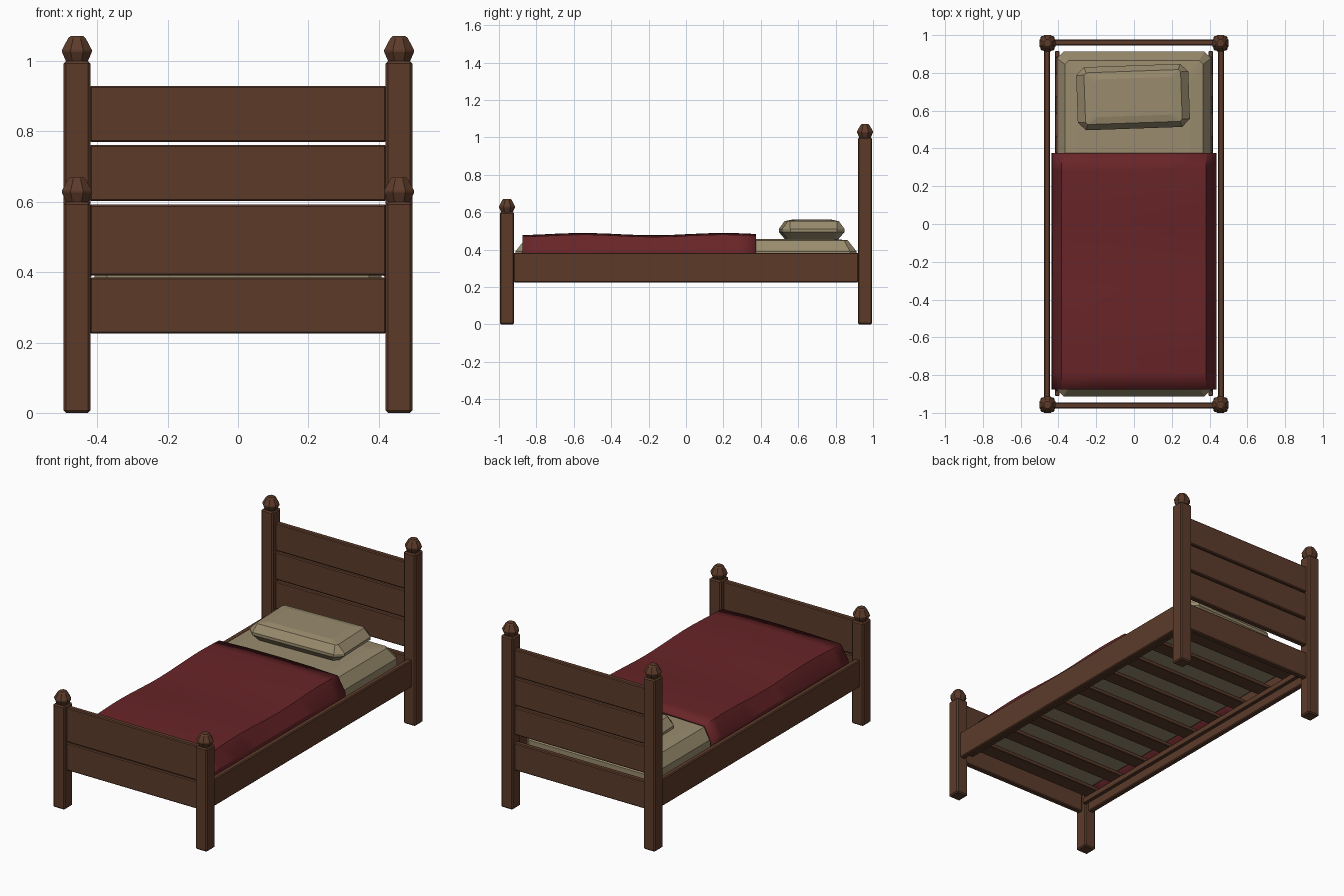
import bpy, bmesh, math
from mathutils import Matrix, Vector

cube = bpy.data.objects.get("Cube")
if cube:
    bpy.data.objects.remove(cube, do_unlink=True)


def material(name, rgb):
    m = bpy.data.materials.new(name)
    m.use_nodes = True
    m.diffuse_color = (*rgb, 1)
    m.node_tree.nodes["Principled BSDF"].inputs["Base Color"].default_value = (*rgb, 1)
    return m


WOOD = material("brown wood", (0.107, 0.044, 0.023))
LINEN = material("beige linen", (0.32, 0.26, 0.155))
RED = material("dark red wool", (0.14, 0.018, 0.021))


def finish(name, bm, mat):
    bmesh.ops.recalc_face_normals(bm, faces=bm.faces)
    mesh = bpy.data.meshes.new(name)
    bm.to_mesh(mesh)
    bm.free()
    mesh.materials.append(mat)
    ob = bpy.data.objects.new(name, mesh)
    bpy.context.collection.objects.link(ob)
    return ob


def board(name, lo, hi, bevel=0.005):
    """Wooden block between two corners with softened edges."""
    lo, hi = Vector(lo), Vector(hi)
    bm = bmesh.new()
    bmesh.ops.create_cube(bm, size=1)
    bmesh.ops.scale(bm, vec=hi - lo, verts=bm.verts)
    bmesh.ops.translate(bm, vec=(lo + hi) / 2, verts=bm.verts)
    bmesh.ops.bevel(bm, geom=bm.edges[:], offset=bevel, segments=1,
                    affect='EDGES', profile=0.5)
    return finish(name, bm, WOOD)


def loft(name, rings, mat):
    """Closed solid through rings of equal point counts, bottom to top."""
    bm = bmesh.new()
    loops = [[bm.verts.new(p) for p in ring] for ring in rings]
    n = len(loops[0])
    for a, b in zip(loops, loops[1:]):
        for i in range(n):
            j = (i + 1) % n
            bm.faces.new((a[i], a[j], b[j], b[i]))
    bm.faces.new(loops[0][::-1])
    bm.faces.new(loops[-1])
    return finish(name, bm, mat)


def cut_rect(w, d, c, z):
    """Rectangle of half sizes w, d with corners cut by c."""
    return [(w, d - c, z), (w - c, d, z), (c - w, d, z), (-w, d - c, z),
            (-w, c - d, z), (c - w, -d, z), (w - c, -d, z), (w, c - d, z)]


# Posts with octagonal finials
FINIAL = [(0.033, 0), (0.046, 0.028), (0.046, 0.034), (0.027, 0.067), (0.02, 0.073)]
PX, PY, PH = 0.458, 0.957, 0.038
for end, sy, height in (("foot", -1, 0.6), ("head", 1, 1.0)):
    for side, sx in (("left", 1), ("right", -1)):
        x, y = sx * PX, sy * PY
        board(f"{end}_post_{side}", (x - PH, y - PH, 0), (x + PH, y + PH, height), 0.007)
        rings = [[(x + r * math.cos(math.pi * (k + 0.5) / 4),
                   y + r * math.sin(math.pi * (k + 0.5) / 4), height - 0.002 + z)
                  for k in range(8)] for r, z in FINIAL]
        loft(f"{end}_finial_{side}", rings, WOOD)

# Head and foot planks
PLANKS = {"foot": [(0.225, 0.385), (0.39, 0.592)],
          "head": [(0.225, 0.385), (0.432, 0.592), (0.602, 0.762), (0.77, 0.93)]}
for end, sy in (("foot", -1), ("head", 1)):
    for i, (z0, z1) in enumerate(PLANKS[end]):
        y = sy * 0.96
        board(f"{end}_plank_{i + 1}", (-0.422, y - 0.016, z0), (0.422, y + 0.016, z1))

# Side rails and the ledgers that carry the slats
for side, sx in (("left", 1), ("right", -1)):
    x = sx * 0.46
    board(f"side_rail_{side}", (x - 0.016, -0.922, 0.225), (x + 0.016, 0.922, 0.383))
    x = sx * 0.407
    board(f"ledger_{side}", (x - 0.012, -0.91, 0.25), (x + 0.012, 0.915, 0.285), 0.003)

# Slats
for i in range(9):
    y = -0.84 + i * 0.21
    board(f"slat_{i + 1}", (-0.415, y - 0.045, 0.283), (0.415, y + 0.045, 0.305), 0.003)

# Mattress
loft("mattress", [cut_rect(0.37, 0.87, 0.02, 0.305), cut_rect(0.408, 0.912, 0.035, 0.335),
                  cut_rect(0.408, 0.912, 0.035, 0.39), cut_rect(0.365, 0.865, 0.02, 0.45),
                  cut_rect(0.3, 0.78, 0.02, 0.458)], LINEN)

# Pillow, turned slightly
pillow = loft("pillow", [cut_rect(0.245, 0.13, 0.02, -0.052), cut_rect(0.297, 0.167, 0.042, -0.008),
                         cut_rect(0.297, 0.167, 0.042, 0.008), cut_rect(0.256, 0.137, 0.012, 0.05),
                         cut_rect(0.2, 0.1, 0.012, 0.058)], LINEN)
pillow.data.transform(Matrix.Translation((-0.005, 0.672, 0.502)) @ Matrix.Rotation(math.radians(2), 4, 'Z'))

# Blanket: a draped cross-section swept along the bed with a gentle wave
SECTION = [(-0.438, 0.312), (-0.432, 0.39), (-0.385, 0.474), (-0.2, 0.481), (0, 0.483),
           (0.2, 0.481), (0.38, 0.474), (0.43, 0.39), (0.436, 0.312)]
bm = bmesh.new()
rows = []
STEPS = 14
for i in range(STEPS + 1):
    y = -0.875 + 1.25 * i / STEPS
    wave = 0.006 * math.cos((y + 0.55) * math.tau / 0.75)
    rows.append([bm.verts.new((x, y, z + (wave if z > 0.4 else 0))) for x, z in SECTION])
for a, b in zip(rows, rows[1:]):
    for k in range(len(SECTION) - 1):
        bm.faces.new((a[k], a[k + 1], b[k + 1], b[k]))
blanket = finish("blanket", bm, RED)
if blanket.data.polygons[3].normal.z < 0:
    blanket.data.flip_normals()
solid = blanket.modifiers.new("thickness", 'SOLIDIFY')
solid.thickness = 0.014
solid.offset = -1

# Gentle shading over the blanket folds
bpy.ops.object.select_all(action='DESELECT')
blanket.select_set(True)
bpy.context.view_layer.objects.active = blanket
bpy.ops.object.shade_smooth_by_angle(angle=math.radians(25))
